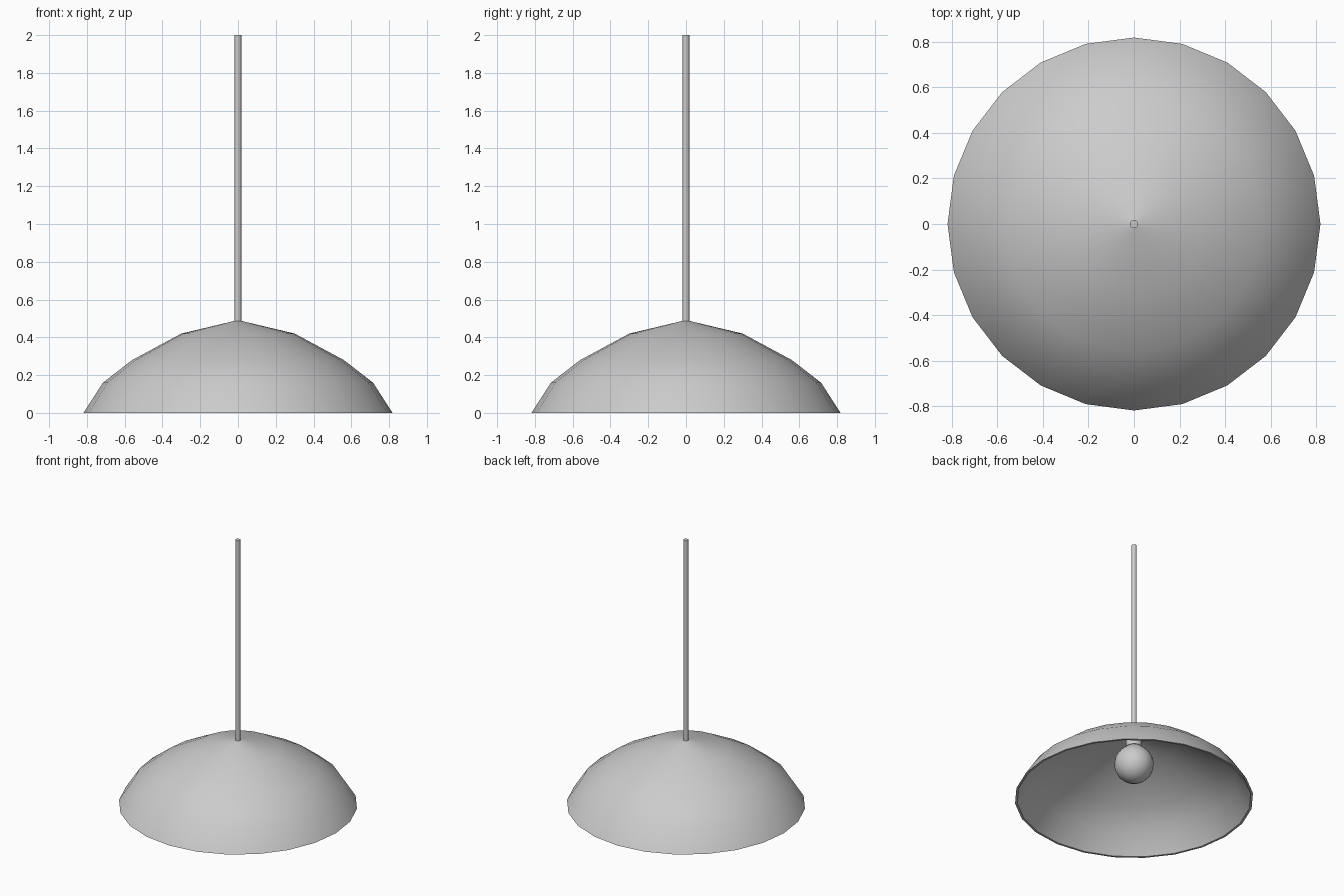
import bpy
import bmesh
import math

if "Cube" in bpy.data.objects:
    bpy.data.objects.remove(bpy.data.objects["Cube"])


def lathe(name, profile, sides):
    """Revolve an (r, z) profile around the z axis; r = 0 closes the end."""
    bm = bmesh.new()
    rings = []
    for r, z in profile:
        if r == 0:
            rings.append([bm.verts.new((0, 0, z))] * sides)
        else:
            rings.append([bm.verts.new((r * math.cos(2 * math.pi * i / sides),
                                        r * math.sin(2 * math.pi * i / sides), z))
                          for i in range(sides)])
    for a, b in zip(rings, rings[1:]):
        for i in range(sides):
            j = (i + 1) % sides
            bm.faces.new(list(dict.fromkeys((a[i], a[j], b[j], b[i]))))
    bmesh.ops.recalc_face_normals(bm, faces=bm.faces[:])
    mesh = bpy.data.meshes.new(name)
    bm.to_mesh(mesh)
    bm.free()
    obj = bpy.data.objects.new(name, mesh)
    bpy.context.collection.objects.link(obj)
    bpy.ops.object.select_all(action='DESELECT')
    obj.select_set(True)
    bpy.context.view_layer.objects.active = obj
    bpy.ops.object.shade_smooth_by_angle(angle=math.radians(50))
    return obj


# Thin shade: outer skin up to the stem, then inner skin back to the rim
outer = [(0.818, 0), (0.715, 0.16), (0.56, 0.28), (0.30, 0.42), (0.018, 0.487)]
inner = [(0.018, 0.472), (0.296, 0.405), (0.552, 0.267), (0.703, 0.15), (0.802, 0)]
lathe("lamp_shade", outer + inner + outer[:1], 24)

# Hanging stem
lathe("stem", [(0, 0.46), (0.018, 0.46), (0.018, 2), (0, 2)], 12)

# Bulb holder under the shade
lathe("bulb_socket", [(0, 0.395), (0.055, 0.395), (0.055, 0.47), (0, 0.47)], 16)

# Round bulb with a short neck
R, CZ = 0.136, 0.27
ball = [(R * math.sin(math.pi * k / 10), CZ - R * math.cos(math.pi * k / 10))
        for k in range(1, 9)]
lathe("bulb", [(0, CZ - R)] + ball + [(0.052, 0.405), (0, 0.405)], 16)
